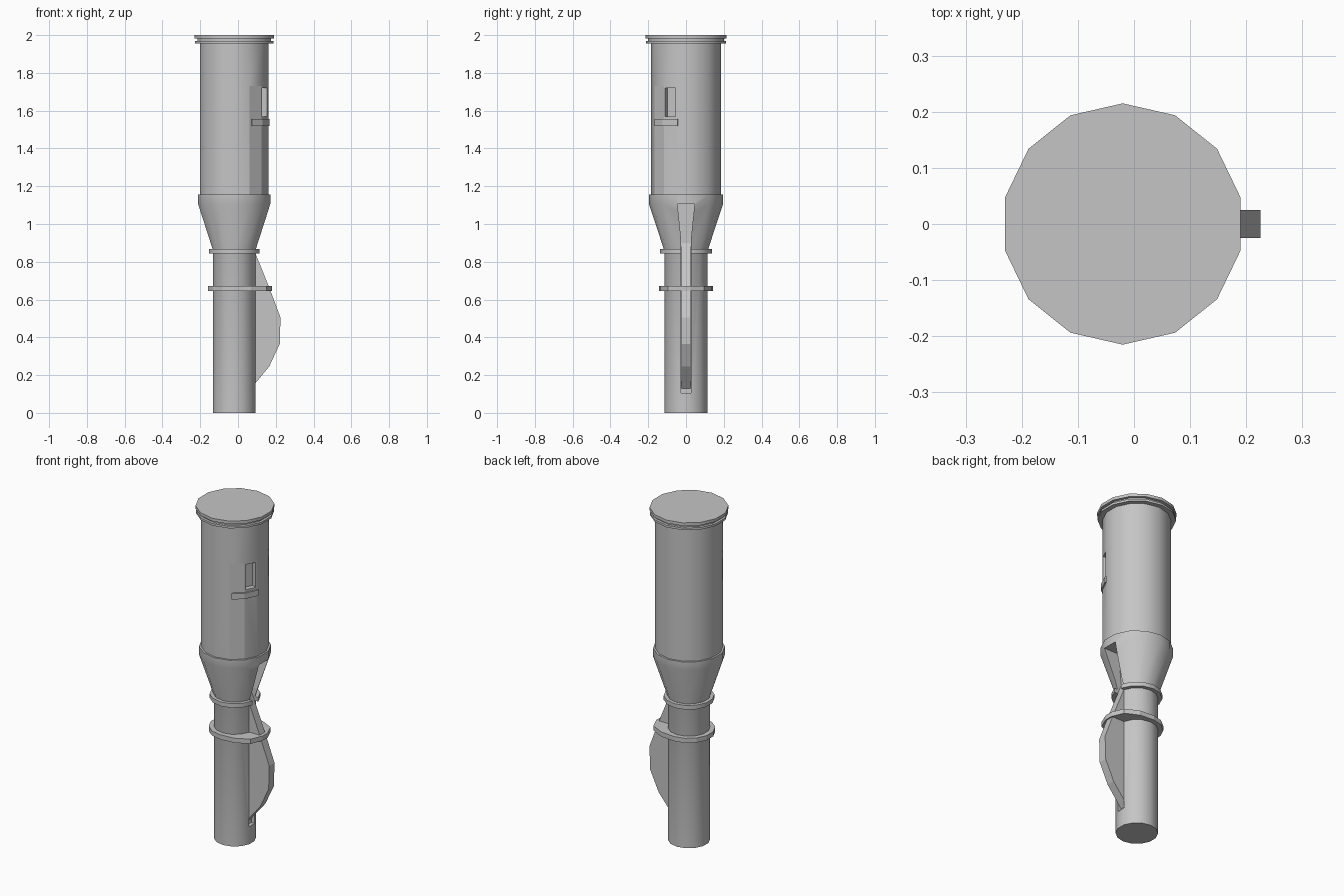
import bpy, bmesh, math
from mathutils import Vector

if "Cube" in bpy.data.objects:
    bpy.data.objects.remove(bpy.data.objects["Cube"])

SIDES = 14
CX = -0.02  # axis of the round parts

metal = bpy.data.materials.new("grey_metal")
metal.diffuse_color = (0.56, 0.56, 0.56, 1)
metal.use_nodes = True
metal.node_tree.nodes["Principled BSDF"].inputs["Base Color"].default_value = metal.diffuse_color


def finish(name, bm):
    bmesh.ops.recalc_face_normals(bm, faces=bm.faces)
    mesh = bpy.data.meshes.new(name)
    bm.to_mesh(mesh)
    bm.free()
    mesh.materials.append(metal)
    obj = bpy.data.objects.new(name, mesh)
    bpy.context.collection.objects.link(obj)
    return obj


def smooth(bm):
    bm.normal_update()
    for f in bm.faces:
        f.smooth = len(f.verts) == 4
    for e in bm.edges:
        e.smooth = e.calc_face_angle(0) < math.radians(30)


def lathe(name, profile, flat_rule=None):
    """Turned solid from (radius, height) pairs, capped at both ends."""
    bm = bmesh.new()
    rings = []
    for r, z in profile:
        angles = [math.pi / 2 + i * math.tau / SIDES for i in range(SIDES)]
        rings.append([bm.verts.new((CX + r * math.cos(a), r * math.sin(a), z)) for a in angles])
    for low, high in zip(rings, rings[1:]):
        for i in range(SIDES):
            j = (i + 1) % SIDES
            bm.faces.new((low[i], low[j], high[j], high[i]))
    bm.faces.new(rings[0])
    bm.faces.new(rings[-1])
    bmesh.ops.recalc_face_normals(bm, faces=bm.faces)
    smooth(bm)
    if flat_rule:
        for f in bm.faces:
            if flat_rule(f.calc_center_median()):
                f.smooth = False
    return finish(name, bm)


def prism(name, points, push):
    """Outline pushed straight along a vector."""
    bm = bmesh.new()
    face = bm.faces.new([bm.verts.new(p) for p in points])
    out = bmesh.ops.extrude_face_region(bm, geom=[face], use_keep_orig=True)
    bmesh.ops.translate(bm, vec=push, verts=[v for v in out["geom"] if isinstance(v, bmesh.types.BMVert)])
    return finish(name, bm)


def cut(obj, cutter):
    cutter.hide_render = True
    cutter.hide_viewport = True
    cutter.display_type = 'WIRE'
    mod = obj.modifiers.new("cut", 'BOOLEAN')
    mod.operation = 'DIFFERENCE'
    mod.solver = 'EXACT'
    mod.object = cutter


# Upper barrel with one flat panel facet
def on_panel(c):
    return c.z < 1.73 and abs(math.degrees(math.atan2(c.y, c.x - CX)) + 51.4) < 5


barrel = lathe("upper_barrel", [(0.185, 1.15), (0.185, 1.73), (0.185, 1.96)], on_panel)

# Grooved end cap
lathe("end_cap", [(0.213, 1.955), (0.213, 1.968), (0.2, 1.969), (0.2, 1.981),
                  (0.215, 1.982), (0.215, 2.0)])

# Funnel and lower tube
tube = lathe("funnel_and_tube", [(0.115, 0), (0.115, 0.86), (0.196, 1.105), (0.196, 1.155)])

# Upper clamp ring
ring = lathe("upper_clamp_ring", [(0.138, 0.843), (0.138, 0.868)])

# Lower clamp ring, drawn out around the fin
half = [(0.18, -0.024), (0.15, -0.095), (0.07, -0.135)]
half += [(CX + 0.143 * math.cos(a), 0.143 * math.sin(a))
         for a in (-math.pi / 2 - k * math.tau / SIDES for k in range(4))]
outline = half + [(x, -y) for x, y in reversed(half)]
prism("lower_clamp_ring", [(x, y, 0.645) for x, y in outline], (0, 0, 0.028))

# Slot running down the funnel and tube
side = [(0.026, 0.105), (0.026, 0.92), (0.045, 1.105)]
slot = prism("slot_cutter", [(0.07, y, z) for y, z in side]
             + [(0.07, -y, z) for y, z in reversed(side)], (0.3, 0, 0))
cut(tube, slot)
cut(ring, slot)

# Curved lever fin seated in the slot
fin = [(0.05, 0.93), (0.07, 0.9), (0.165, 0.665), (0.225, 0.505), (0.221, 0.365),
       (0.165, 0.245), (0.092, 0.157), (0.07, 0.13), (0.05, 0.13)]
prism("lever_fin", [(x, -0.025, z) for x, z in fin], (0, 0.05, 0))

# Window cut into the facet beside the panel
normal = Vector((0.9, -0.434, 0))
a, b = Vector((0.127, -0.11, 1.57)), Vector((0.154, -0.055, 1.57))
window = prism("window_cutter", [a + normal * 0.03, b + normal * 0.03,
                                 b - normal * 0.03, a - normal * 0.03], (0, 0, 0.15))
cut(barrel, window)

# Ledge wrapped around the barrel below the window
ledge = [(0.075, -0.168), (0.13, -0.124), (0.167, -0.045),
         (0.15, -0.035), (0.112, -0.105), (0.066, -0.145)]
prism("window_ledge", [(x, y, 1.52) for x, y in ledge], (0, 0, 0.035))
